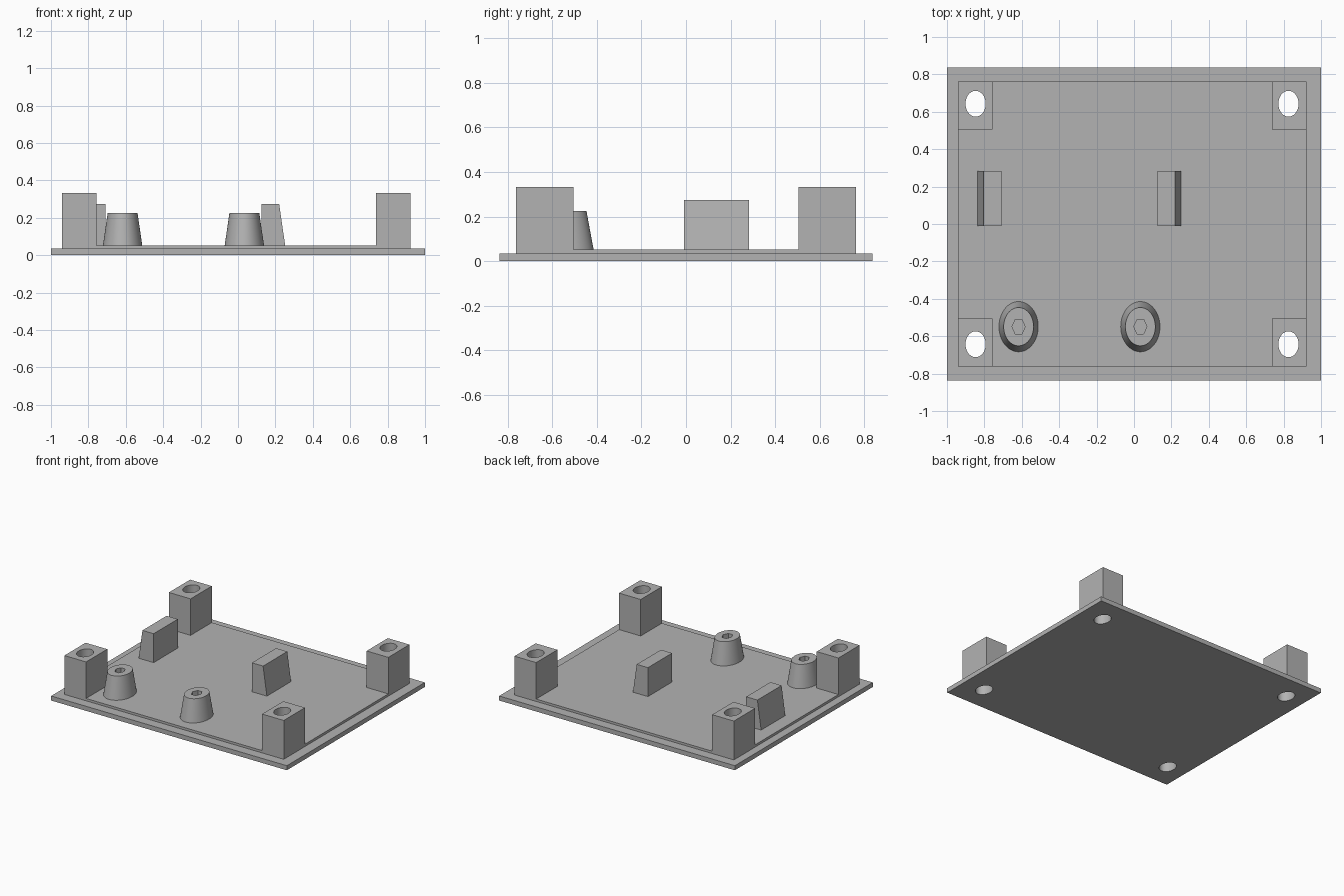
import bpy
import bmesh
import math

default = bpy.data.objects.get("Cube")
if default:
    bpy.data.objects.remove(default, do_unlink=True)

grey = bpy.data.materials.new("plain grey")
grey.use_nodes = True
colour = (0.45, 0.45, 0.45, 1)
grey.diffuse_color = colour
grey.node_tree.nodes["Principled BSDF"].inputs["Base Color"].default_value = colour

BASE_TOP, PANEL_TOP, POST_TOP = 0.035, 0.053, 0.333
STRETCH = 1.28  # round features are longer along y


def finish(name, bm):
    bmesh.ops.recalc_face_normals(bm, faces=bm.faces)
    mesh = bpy.data.meshes.new(name)
    bm.to_mesh(mesh)
    bm.free()
    mesh.materials.append(grey)
    obj = bpy.data.objects.new(name, mesh)
    bpy.context.collection.objects.link(obj)
    return obj


def prism(name, outline, y0, y1):
    """Extrude an (x, z) outline along y."""
    bm = bmesh.new()
    face = bm.faces.new([bm.verts.new((x, y0, z)) for x, z in outline])
    moved = bmesh.ops.extrude_face_region(bm, geom=[face])["geom"]
    bmesh.ops.translate(bm, vec=(0, y1 - y0, 0),
                        verts=[v for v in moved if isinstance(v, bmesh.types.BMVert)])
    return finish(name, bm)


def box(name, x0, x1, y0, y1, z0, z1):
    return prism(name, [(x0, z0), (x1, z0), (x1, z1), (x0, z1)], y0, y1)


def oval_cone(name, x, y, z0, z1, r0, r1, sides=64):
    bm = bmesh.new()
    rings = []
    for r, z in ((r0, z0), (r1, z1)):
        angles = [math.tau * i / sides for i in range(sides)]
        rings.append([bm.verts.new((x + r * math.cos(a), y + STRETCH * r * math.sin(a), z))
                      for a in angles])
        bm.faces.new(rings[-1])
    for i in range(sides):
        j = (i + 1) % sides
        bm.faces.new((rings[0][i], rings[0][j], rings[1][j], rings[1][i]))
    return finish(name, bm)


def cut(obj, cutter):
    mod = obj.modifiers.new("hole", "BOOLEAN")
    mod.operation, mod.solver, mod.object = "DIFFERENCE", "EXACT", cutter
    bpy.context.view_layer.objects.active = obj
    bpy.ops.object.modifier_apply(modifier=mod.name)


def smooth(obj):
    bpy.ops.object.select_all(action="DESELECT")
    obj.select_set(True)
    bpy.context.view_layer.objects.active = obj
    bpy.ops.object.shade_smooth_by_angle(angle=math.radians(30))


# Base plate and the raised panel on it
base = box("base_plate", -1, 1, -0.836, 0.836, 0, BASE_TOP)
panel = box("raised_panel", -0.94, 0.922, -0.762, 0.762, BASE_TOP, PANEL_TOP)

# Corner posts, each drilled through together with the plates
for side, x0, x1, hole_x in (("right", -0.94, -0.756, -0.847), ("left", 0.738, 0.922, 0.826)):
    for end, s in (("front", -1), ("back", 1)):
        y0, y1 = sorted((s * 0.505, s * 0.762))
        post = box(f"{end}_{side}_post", x0, x1, y0, y1, PANEL_TOP, POST_TOP)
        drill = oval_cone("post_drill", hole_x, s * 0.643, -0.1, 0.5, 0.054, 0.054)
        for part in (base, panel, post):
            cut(part, drill)
        smooth(post)
        bpy.data.objects.remove(drill, do_unlink=True)
smooth(base)
smooth(panel)

# Tapered pegs with hexagonal sockets
for side, x in (("right", -0.617), ("left", 0.034)):
    peg = oval_cone(f"{side}_peg", x, -0.549, PANEL_TOP, 0.225, 0.105, 0.08)
    socket = oval_cone("socket_cutter", x, -0.549, PANEL_TOP + 0.002, 0.4, 0.035, 0.035, 6)
    cut(peg, socket)
    smooth(peg)
    bpy.data.objects.remove(socket, do_unlink=True)

# Upright tabs with sloped outer faces
for side, inner, s in (("right", -0.709, -1), ("left", 0.125, 1)):
    outline = [(inner, PANEL_TOP), (inner + s * 0.127, PANEL_TOP),
               (inner + s * 0.095, 0.275), (inner, 0.275)]
    prism(f"{side}_tab", outline, -0.01, 0.283)
